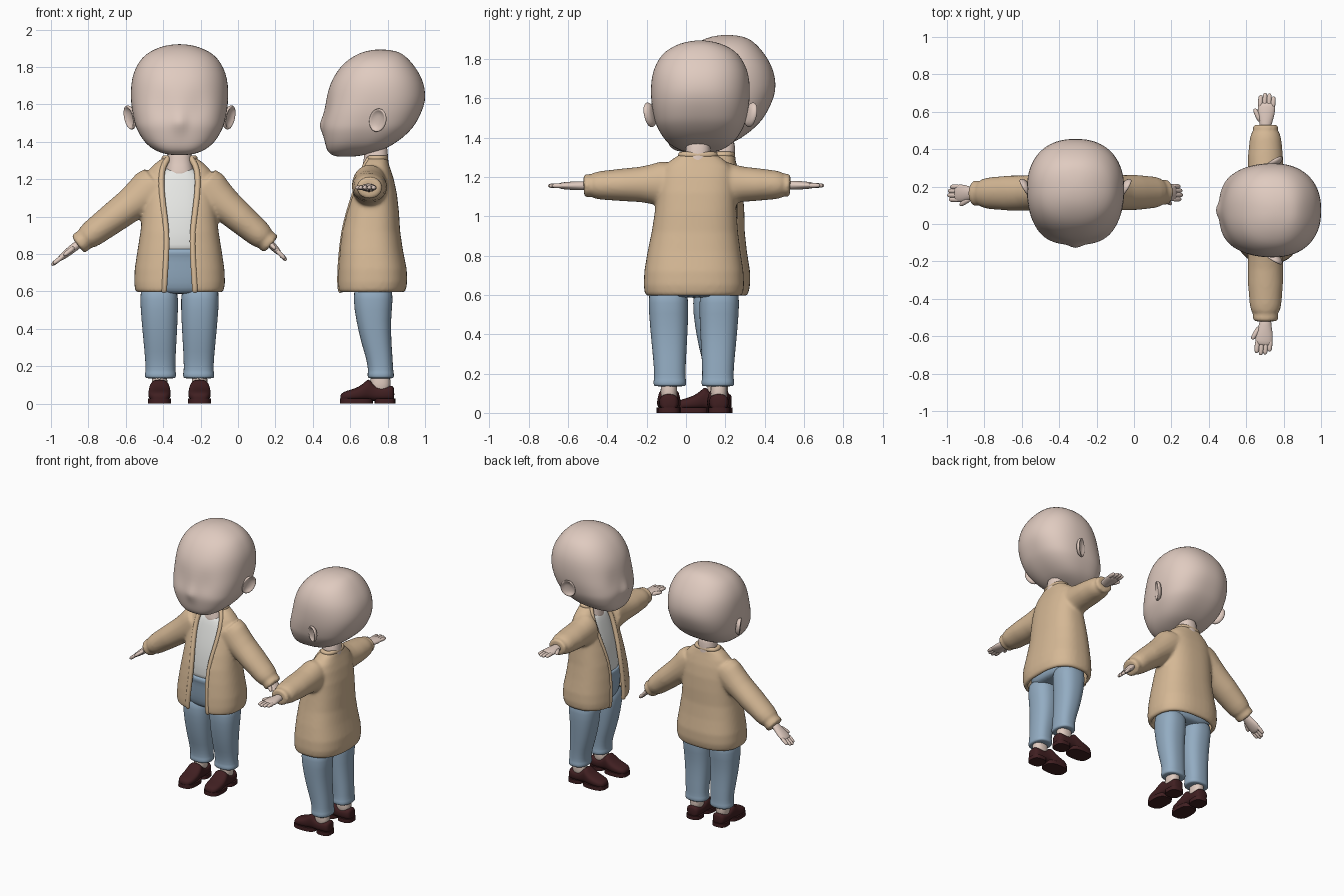
import bpy, bmesh, math
from mathutils import Matrix, Vector

if "Cube" in bpy.data.objects:
    bpy.data.objects.remove(bpy.data.objects["Cube"])

def material(name, r, g, b):
    m = bpy.data.materials.new(name)
    lin = [((c / 255 + 0.055) / 1.055) ** 2.4 for c in (r, g, b)]
    m.diffuse_color = (*lin, 1)
    m.use_nodes = True
    m.node_tree.nodes["Principled BSDF"].inputs["Base Color"].default_value = m.diffuse_color
    return m

SKIN = material("skin", 224, 203, 192)
TAN = material("tan knit", 213, 184, 149)
WHITE = material("white cotton", 232, 233, 230)
DENIM = material("blue denim", 147, 172, 194)
MAROON = material("maroon leather", 64, 31, 33)
Y = Vector((0, 1, 0))

def se(a, n):
    # unit superellipse; angle 0 is the front (-y)
    s, c = math.sin(a), math.cos(a)
    return (math.copysign(abs(s) ** (2 / n), s), -math.copysign(abs(c) ** (2 / n), c))

def ring(z, hw, yf, yb, cx=0, n=2.3, seg=32, a0=0.0):
    # level cross-section; a0 > 0 leaves the front open
    count = seg + 1 if a0 else seg
    pts = []
    for i in range(count):
        x, y = se(a0 + (2 * math.pi - 2 * a0) * i / seg, n)
        pts.append(Vector((cx + x * hw, (yf + yb) / 2 + y * (yb - yf) / 2, z)))
    return pts

def tube(p0, p1, prof, side=Y, seg=16):
    # straight limb; prof rows are (fraction, radius along side, radius across)
    p0, p1 = Vector(p0), Vector(p1)
    u = (p1 - p0).normalized()
    v = (side - u * side.dot(u)).normalized()
    w = u.cross(v)
    return [[p0.lerp(p1, t) + v * (ra * math.cos(k * 2 * math.pi / seg)) + w * (rb * math.sin(k * 2 * math.pi / seg))
             for k in range(seg)] for t, ra, rb in prof]

def sweep(path, r, centre, seg=10):
    # round trim following a path around the body
    rings = []
    for i, p in enumerate(path):
        t = (path[min(i + 1, len(path) - 1)] - path[max(i - 1, 0)]).normalized()
        out = Vector((p.x - centre.x, p.y - centre.y, 0))
        v = (out - t * out.dot(t)).normalized()
        w = t.cross(v)
        rings.append([p + (v * math.cos(k * 2 * math.pi / seg) + w * math.sin(k * 2 * math.pi / seg)) * r for k in range(seg)])
    return rings

def build(name, lofts, mat, M, subd=1, voxel=0, sharp=False):
    bm = bmesh.new()
    for rings in lofts:
        vs = [[bm.verts.new(p) for p in r] for r in rings]
        n = len(vs[0])
        for a, b in zip(vs, vs[1:]):
            for i in range(n):
                bm.faces.new((a[i], a[(i + 1) % n], b[(i + 1) % n], b[i]))
        bm.faces.new(vs[0][::-1])
        bm.faces.new(vs[-1])
    bm.transform(M)
    bmesh.ops.recalc_face_normals(bm, faces=bm.faces)
    me = bpy.data.meshes.new(name)
    bm.to_mesh(me)
    bm.free()
    me.materials.append(mat)
    me.polygons.foreach_set("use_smooth", [True] * len(me.polygons))
    ob = bpy.data.objects.new(name, me)
    bpy.context.collection.objects.link(ob)
    if voxel:
        rm = ob.modifiers.new("merge", 'REMESH')
        rm.mode, rm.voxel_size, rm.use_smooth_shade = 'VOXEL', voxel, True
        sm = ob.modifiers.new("soften", 'SMOOTH')
        sm.factor, sm.iterations = 0.5, 8
    elif subd:
        ob.modifiers.new("round", 'SUBSURF').levels = subd
    if sharp:
        bpy.context.view_layer.objects.active = ob
        ob.select_set(True)
        bpy.ops.object.shade_smooth_by_angle(angle=math.radians(40))
        ob.select_set(False)
    return ob

# z, half width, front y, back y
HEAD = [(1.329, .03, -.03, .06), (1.333, .075, -.052, .1), (1.348, .118, -.077, .155), (1.369, .154, -.09, .23),
        (1.397, .186, -.098, .28), (1.436, .212, -.105, .335), (1.475, .232, -.111, .374), (1.5, .24, -.111, .394),
        (1.525, .246, -.109, .41), (1.574, .256, -.104, .435), (1.635, .261, -.095, .457), (1.702, .260, -.081, .455),
        (1.768, .248, -.054, .436), (1.829, .217, -.012, .397), (1.868, .182, .032, .364), (1.897, .13, .082, .33),
        (1.914, .08, .128, .294), (1.922, .025, .185, .23)]
# z, half width, front y, back y, half opening
JACKET = [(.593, .228, -.015, .335, .087), (.61, .238, -.022, .345, .087), (.65, .243, -.024, .352, .085),
          (.72, .24, -.022, .349, .08), (.82, .225, -.014, .329, .074), (.92, .209, -.002, .314, .074),
          (1.02, .198, .02, .308, .088), (1.12, .19, .05, .297, .102), (1.2, .18, .077, .28, .106),
          (1.25, .163, .098, .264, .1), (1.285, .13, .114, .252, .088), (1.312, .092, .13, .246, .068)]
SHIRT = [(.79, .165, .04, .28), (.83, .17, .03, .285), (1.0, .165, .04, .28), (1.12, .155, .07, .265),
         (1.2, .135, .092, .25), (1.25, .09, .11, .24), (1.26, .07, .13, .23)]
HIPS = [(.585, .13, .085, .26), (.6, .19, .065, .28), (.64, .21, .05, .288), (.72, .2, .038, .29),
        (.79, .18, .031, .288), (.795, .184, .024, .291), (.825, .182, .024, .291), (.83, .17, .04, .28)]
LEG = [(.135, .074, .15, .272), (.137, .083, .14, .281), (.165, .084, .139, .281), (.17, .079, .144, .277),
       (.24, .081, .134, .274), (.315, .087, .108, .268), (.45, .097, .077, .263), (.56, .103, .062, .277), (.66, .095, .07, .27)]
# y, half width, top z
SHOE = [(-.006, .02, .045), (.003, .042, .058), (.03, .057, .07), (.07, .061, .08), (.11, .06, .1), (.14, .055, .132),
        (.153, .052, .128), (.185, .049, .088), (.24, .051, .09), (.27, .047, .1), (.283, .03, .085)]
SLEEVE = [(0, .108), (.1, .115), (.22, .101), (.35, .09), (.55, .083), (.8, .073), (.88, .066), (.905, .056), (.925, .058), (.985, .06), (1, .05)]

def person(who, M, head_matrix, lean, wide, spread, arms):
    def cx(z):
        return lean * max(0, z - .8) / .5

    # head with nose and shallow eye hollows; jaw squarer than crown
    H = head_matrix
    rings = [ring(*r, n=2.25 + .55 * min(1, max(0, (1.66 - r[0]) / .2)), seg=64) for r in HEAD]
    for p in (p for r in rings for p in r):
        if p.y < .1:
            p.y -= .028 * math.exp(-(p.x / .026) ** 2 - ((p.z - 1.505) / .04) ** 2)
            p.y += .012 * math.exp(-((abs(p.x) - .1) / .06) ** 2 - ((p.z - 1.6) / .05) ** 2)
    build(who + "_head", [rings], SKIN, H)

    # ears: thin dished plates, front edge sunk in the head, back edge flaring
    for s, side in ((-1, "right"), (1, "left")):
        prof = [(-.5, .03, .045), (0, .045, .06), (.5, .054, .07), (1, .052, .068), (1.05, .044, .06), (.6, .034, .05), (.3, .012, .025)]
        c = Vector((s * .254, .2, 1.532))
        n = Vector((s * .86, -.48, -.12)).normalized()
        build(f"{who}_{side}_ear", [tube(c, c + n * .022, prof, Vector((0, 1, -.3)))], SKIN, H)

    # neck and upper chest
    neck = [ring(z, r, y - r, y + r, cx(z)) for z, r, y in ((1.18, .085, .18), (1.25, .078, .182), (1.3, .062, .185), (1.42, .064, .185))]
    build(who + "_neck", [neck], SKIN, M)
    build(who + "_shirt", [[ring(*r, cx=cx(r[0]), n=2.5) for r in SHIRT]], WHITE, M)

    # open jacket body joined with its sleeves
    body, edges = [], []
    for z, hw, yf, yb, op in JACKET:
        hw *= wide
        a = math.asin((op / hw) ** 1.25)
        outer = ring(z, hw, yf, yb, cx(z), 2.5, 40, a)
        inner = ring(z, hw - .024, yf + .024, yb - .024, cx(z), 2.5, 40, a)
        body.append(outer + inner[::-1])
        edges.append([(o + i) / 2 for o, i in zip(outer, inner)])
    sleeves = [tube(S, W, [(t, min(r * 1.16, .094), r) for t, r in SLEEVE], seg=28) for S, W, T in arms]
    build(who + "_jacket", [body] + sleeves, TAN, M, voxel=.01)
    path = [e[0] for e in edges] + edges[-1][1:-1] + [e[-1] for e in edges[::-1]]
    build(who + "_jacket_band", [sweep(path, .017, Vector((0, .18, 0)))], TAN, M)

    # hands: palm, four fingers and a forward thumb
    for (S, W, T), side in zip(arms, ("right", "left")):
        T = Vector(T)
        d = (T - Vector(W)).normalized()
        base = T - d * .18
        def at(along, across):
            return base + d * along + Y * across
        parts = [tube(at(-.03, 0), at(.13, 0), [(0, .03, .024), (.3, .033, .023), (.55, .046, .022), (.85, .049, .018), (1, .043, .013)])]
        tip = [(0, .014, .014), (.75, .0145, .013), (.93, .011, .01), (1, .004, .004)]
        for off, ln in ((-.034, .168), (-.011, .18), (.012, .176), (.034, .16)):
            parts.append(tube(at(.09, off), at(ln, off), tip, seg=10))
        parts.append(tube(at(.02, -.025), at(.095, -.064), [(0, .016, .016)] + tip[1:], seg=10))
        build(f"{who}_{side}_hand", parts, SKIN, M)

    # jeans
    build(who + "_jeans_hips", [[ring(*r, n=2.5) for r in HIPS]], DENIM, M)
    for s, side in ((-1, "right"), (1, "left")):
        rings = [ring(z, hw, yf, yb, s * (.102 + spread + .02 * max(0, z - .2)), 2.4) for z, hw, yf, yb in LEG]
        build(f"{who}_{side}_trouser_leg", [rings], DENIM, M)
        # ankle and shoe
        fx = s * (.107 + spread)
        build(f"{who}_{side}_ankle", [[ring(z, .042, .155, .262, fx) for z in (.05, .1, .2)]], SKIN, M)
        upper = []
        for y, hw, top in SHOE:
            r = [se(2 * math.pi * k / 24, 2.6) for k in range(24)]
            upper.append([Vector((fx + a * hw, y, .015 + (top - .015) * (b + 1) / 2)) for a, b in r])
        build(f"{who}_{side}_shoe", [upper], MAROON, M)
        soles = [[ring(z, hw, yf, yb, fx, 2.8) for z in (0, .028)] for hw, yf, yb in ((.062, -.008, .168), (.054, .178, .288))]
        build(f"{who}_{side}_shoe_sole", soles, MAROON, M, subd=0, sharp=True)

# front-facing figure, arms lowered (shoulder, cuff, fingertip), leaning slightly back to front
place = Matrix.Translation((-.3125, 0, 0))
tilt = Matrix(((1, 0, 0, 0), (0, 1, .04, -.052), (0, 0, 1, 0), (0, 0, 0, 1)))
person("front_person", place @ tilt, place, 0, 1, 0,
       [((-.12, .172, 1.17), (-.545, .182, .85), (-.685, .187, .74)),
        ((.12, .172, 1.17), (.49, .188, .85), (.572, .187, .765))])

# side-facing figure, arms level, slightly smaller head
P = Vector((0, .18, 1.33))
place = Matrix.Translation((.553, .04, 0)) @ Matrix.Rotation(-math.pi / 2, 4, 'Z')
fix = Matrix.Translation(P + Vector((-.033, .002, -.008))) @ Matrix.Scale(.966, 4) @ Matrix.Translation(-P)
person("side_person", place, place @ fix, -.02, 1.05, .02,
       [((-.12, .15, 1.165), (-.49, .15, 1.158), (-.662, .16, 1.156)),
        ((.12, .15, 1.165), (.56, .15, 1.155), (.742, .135, 1.155))])
